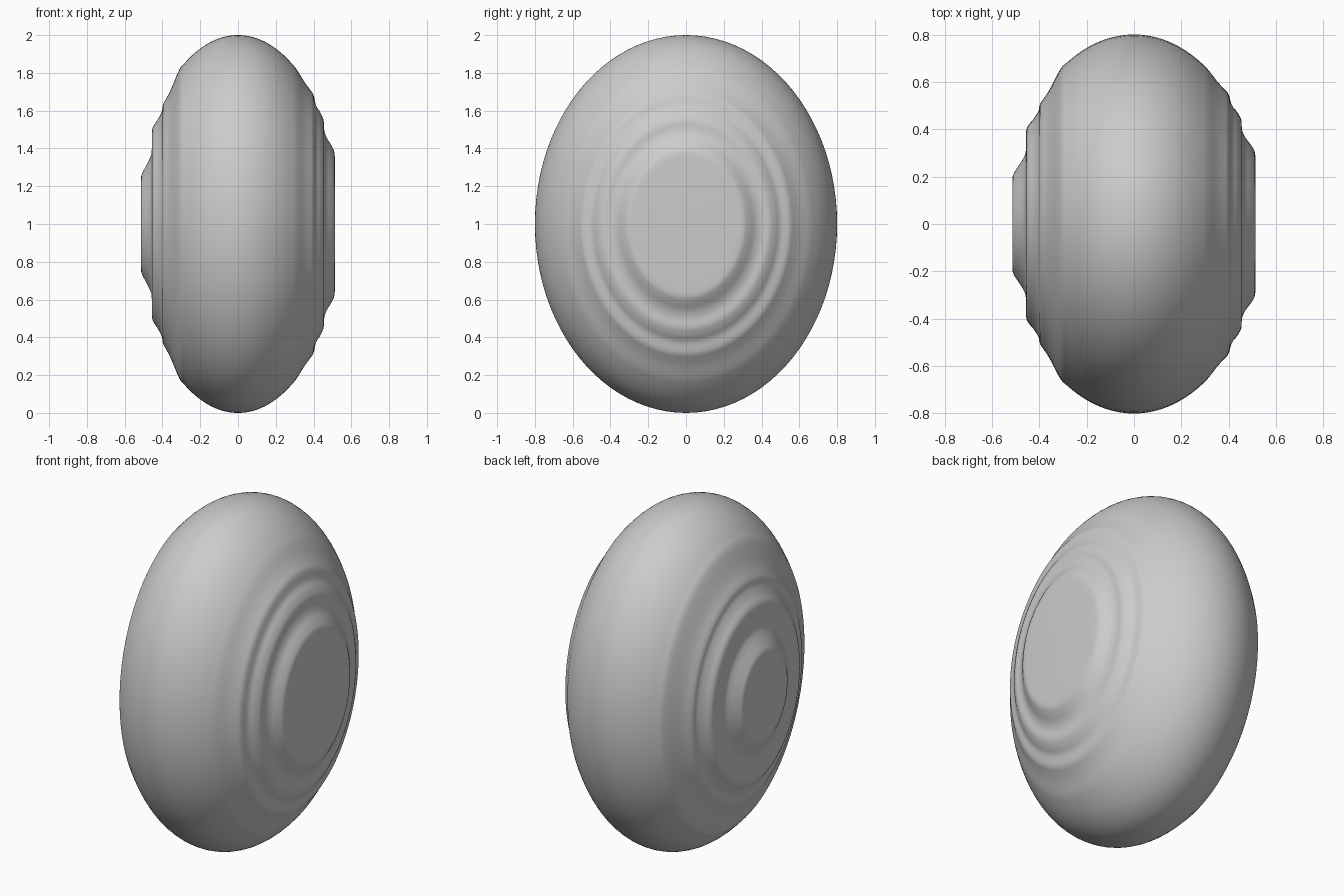
import bpy, bmesh, math

cube = bpy.data.objects.get("Cube")
if cube:
    bpy.data.objects.remove(cube, do_unlink=True)

grey = bpy.data.materials.new("plain grey")
grey.use_nodes = True
colour = (0.6, 0.6, 0.6, 1)
grey.diffuse_color = colour
grey.node_tree.nodes["Principled BSDF"].inputs["Base Color"].default_value = colour

SEGMENTS = 96
HALF_DEPTH, HALF_HEIGHT, HALF_WIDTH = 0.8, 1.0, 0.54


def catmull(points, steps=4):
    """Smooth line through the given (x, radius) points."""
    padded = [points[0]] + points + [points[-1]]
    line = []
    for p0, p1, p2, p3 in zip(padded, padded[1:], padded[2:], padded[3:]):
        for s in range(steps):
            t = s / steps
            line.append(tuple(
                b + 0.5 * t * (c - a + t * (2*a - 5*b + 4*c - d + t * (3*(b - c) + d - a)))
                for a, b, c, d in zip(p0, p1, p2, p3)))
    return line + [points[-1]]


# Terraced ends, from the flat disc inwards
right_end = [(-0.514, 0.235), (-0.510, 0.262), (-0.492, 0.298), (-0.468, 0.345),
             (-0.457, 0.385), (-0.456, 0.48), (-0.448, 0.518), (-0.425, 0.553),
             (-0.404, 0.595), (-0.396, 0.635), (-0.37, 0.682), (-0.35, 0.725)]
left_end = [(0.513, 0.345), (0.509, 0.385), (0.492, 0.42), (0.468, 0.46),
            (0.456, 0.50), (0.453, 0.55), (0.436, 0.59), (0.413, 0.628),
            (0.399, 0.685), (0.375, 0.72), (0.35, 0.755)]

# Smooth elliptical middle
middle = []
for i in range(-10, 11):
    x = 0.031 * i
    middle.append((x, math.sqrt(1 - (x / HALF_WIDTH) ** 2)))

profile = catmull(right_end + middle + left_end[::-1])

# Sweep the profile about the x axis as an oval
bm = bmesh.new()
rings = []
for x, r in profile:
    ring = []
    for k in range(SEGMENTS):
        a = math.tau * k / SEGMENTS
        ring.append(bm.verts.new((x, HALF_DEPTH * r * math.cos(a),
                                  HALF_HEIGHT * (1 + r * math.sin(a)))))
    rings.append(ring)
for lower, upper in zip(rings, rings[1:]):
    for k in range(SEGMENTS):
        n = (k + 1) % SEGMENTS
        bm.faces.new((lower[k], lower[n], upper[n], upper[k]))

# Flat discs closing both ends
bm.faces.new(rings[0])
bm.faces.new(rings[-1])
bmesh.ops.recalc_face_normals(bm, faces=bm.faces)

mesh = bpy.data.meshes.new("terraced_oval_body")
bm.to_mesh(mesh)
bm.free()
mesh.materials.append(grey)
body = bpy.data.objects.new("terraced_oval_body", mesh)
bpy.context.collection.objects.link(body)
bpy.context.view_layer.objects.active = body
body.select_set(True)
bpy.ops.object.shade_smooth_by_angle(angle=math.radians(40))
